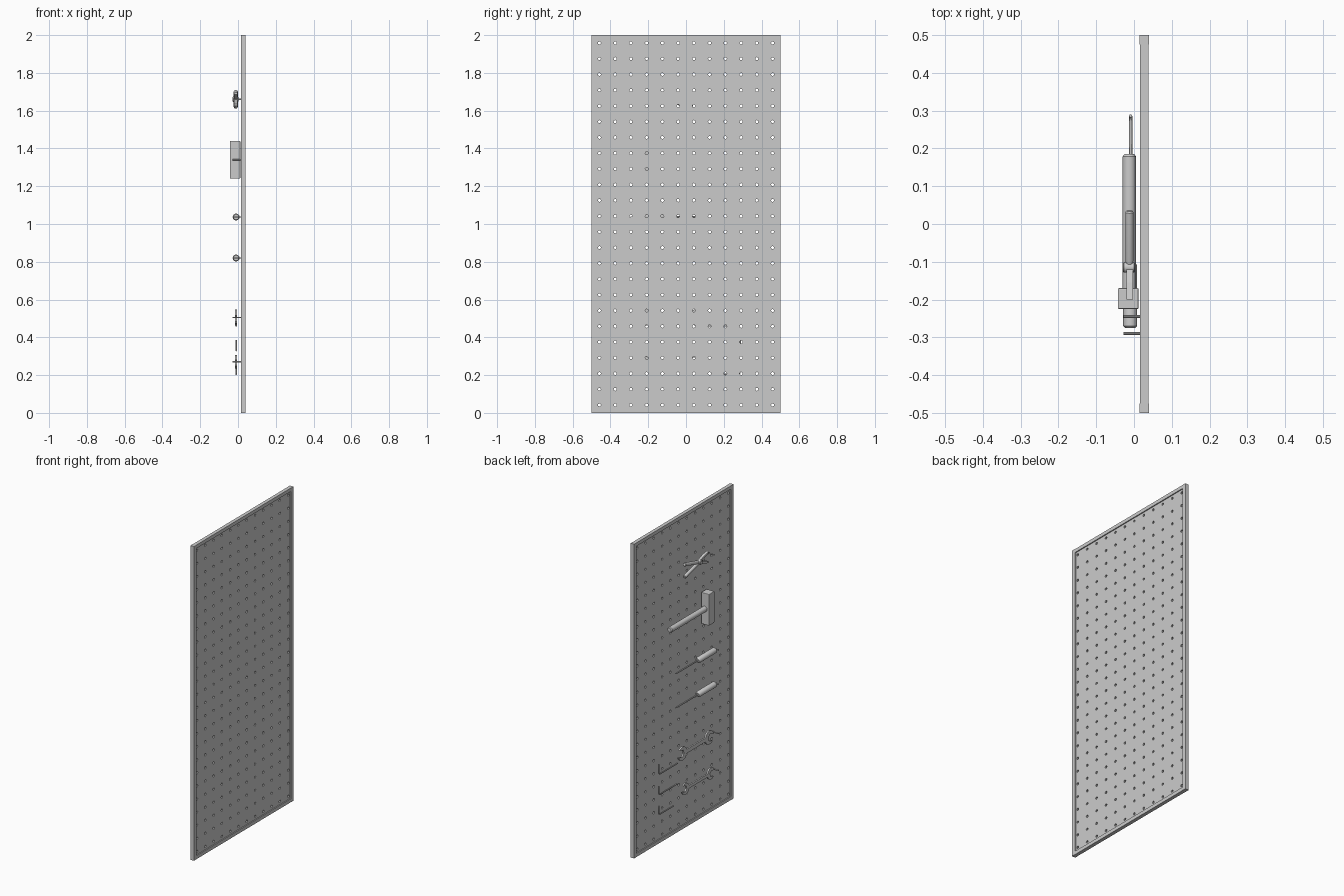
import bpy, bmesh, math
from mathutils import Vector, Matrix

if "Cube" in bpy.data.objects:
    bpy.data.objects.remove(bpy.data.objects["Cube"])


def make(name, bm, smooth=False):
    bmesh.ops.recalc_face_normals(bm, faces=bm.faces)
    me = bpy.data.meshes.new(name)
    bm.to_mesh(me)
    bm.free()
    ob = bpy.data.objects.new(name, me)
    bpy.context.collection.objects.link(ob)
    if smooth:
        bpy.context.view_layer.objects.active = ob
        for o in bpy.context.selected_objects:
            o.select_set(False)
        ob.select_set(True)
        bpy.ops.object.shade_smooth_by_angle(angle=math.radians(35))
    return ob


def box(name, lo, hi, bevel=0.0):
    bm = bmesh.new()
    lo, hi = Vector(lo), Vector(hi)
    bmesh.ops.create_cube(bm, size=1, matrix=Matrix.Translation((lo + hi) / 2) @ Matrix.Diagonal((*(hi - lo), 1)))
    if bevel:
        bmesh.ops.bevel(bm, geom=bm.edges[:], offset=bevel, segments=2, profile=0.5, affect='EDGES')
    return make(name, bm)


def lathe(name, start, direction, profile, sides=16):
    """Solid of revolution: profile is a list of (distance along axis, radius)."""
    bm = bmesh.new()
    rot = Vector(direction).to_track_quat('Z', 'Y')
    rings = []
    for d, r in profile:
        rings.append([bm.verts.new(Vector(start) + rot @ Vector((
            r * math.cos(2 * math.pi * i / sides), r * math.sin(2 * math.pi * i / sides), d)))
            for i in range(sides)])
    for a, b in zip(rings, rings[1:]):
        for i in range(sides):
            j = (i + 1) % sides
            bm.faces.new((a[i], a[j], b[j], b[i]))
    bm.faces.new(rings[0])
    bm.faces.new(rings[-1])
    return make(name, bm, True)


def plate(name, pts, x0, x1):
    """Extrude a (y, z) outline between two x values."""
    bm = bmesh.new()
    f = bm.faces.new([bm.verts.new((x0, y, z)) for y, z in pts])
    r = bmesh.ops.extrude_face_region(bm, geom=[f])
    bmesh.ops.translate(bm, vec=(x1 - x0, 0, 0), verts=[v for v in r['geom'] if isinstance(v, bmesh.types.BMVert)])
    return make(name, bm)


def peg(name, y, z):
    lathe(name, (-0.028, y, z), (1, 0, 0), [(0, 0.004), (0.058, 0.004)], 10)


# perforated panel: 12 x 24 cells, each with an octagonal hole
cell, hole = 1 / 12, 0.008
bm = bmesh.new()
for i in range(12):
    for j in range(24):
        c = Vector((0.023, -0.5 + cell * (i + 0.5), cell * (j + 0.5)))
        inner, outer = [], []
        for k in range(8):
            a = k * math.pi / 4
            d = Vector((0, math.cos(a), math.sin(a)))
            inner.append(bm.verts.new(c + d * hole))
            outer.append(bm.verts.new(c + d * (cell / 2 / max(abs(d.y), abs(d.z)))))
        for k in range(8):
            n = (k + 1) % 8
            bm.faces.new((inner[k], outer[k], outer[n], inner[n]))
bmesh.ops.remove_doubles(bm, verts=bm.verts[:], dist=1e-4)
panel = make("pegboard_panel", bm)
sol = panel.modifiers.new("thickness", 'SOLIDIFY')
sol.thickness, sol.offset = 0.01, 0
for v in panel.data.vertices:
    v.co.x = 0.0275
    v.co.y = max(-0.498, min(0.498, v.co.y))
    v.co.z = max(0.002, min(1.998, v.co.z))

# frame
for side, y in (("left", -0.5), ("right", 0.475)):
    box("frame_stile_" + side, (0.015, y, 0), (0.04, y + 0.025, 2))
for end, z in (("bottom", 0), ("top", 1.978)):
    box("frame_rail_" + end, (0.016, -0.475, z), (0.039, 0.475, z + 0.022))

# pliers: two crossing halves, pivot, peg
py, pz, px = -0.115, 1.66, -0.012
for tag, s in (("a", 1), ("b", -1)):
    tail = Vector((px, 0.035, pz + s * 0.04))
    d = Vector((px, py, pz)) - tail
    L = d.length
    lathe("pliers_grip_" + tag, tail, d, [(0, 0.008), (0.004, 0.011), (L * 0.85, 0.011), (L, 0.008)], 14)
    plate("pliers_jaw_" + tag, [(py + 0.012, pz + s * 0.008), (py + 0.012, pz - s * 0.006),
                                (py - 0.04, pz - s * 0.026), (py - 0.085, pz - s * 0.036),
                                (py - 0.085, pz - s * 0.026), (py - 0.035, pz - s * 0.008)],
          -0.02, -0.003)
lathe("pliers_pivot", (-0.029, py, pz), (1, 0, 0), [(0, 0.011), (0.003, 0.014), (0.029, 0.014), (0.032, 0.011)])
peg("pliers_peg", -0.245, pz)

# hammer
box("hammer_head", (-0.043, -0.225, 1.24), (0.012, -0.17, 1.44), 0.003)
lathe("hammer_handle", (-0.0125, 0.185, 1.34), (0, -1, 0),
      [(0, 0.013), (0.006, 0.0175), (0.37, 0.0175)], 16)
peg("hammer_peg", -0.245, 1.34)

# screwdrivers
for n, z in enumerate((1.037, 0.82), 1):
    lathe(f"screwdriver_handle_{n}", (-0.01, -0.275, z), (0, 1, 0),
          [(0, 0.014), (0.005, 0.0185), (0.165, 0.0185), (0.175, 0.012)], 12)
    lathe(f"screwdriver_shaft_{n}", (-0.01, -0.105, z), (0, 1, 0), [(0, 0.005), (0.205, 0.005), (0.225, 0.003)], 10)
    peg(f"screwdriver_peg_{n}", -0.29, z)


# wrenches: double open-ended outline
def wrench(name, y0, y1, z, radius, bar):
    pts = []
    for cy, base in ((y0, math.pi), (y1, 0)):
        tilt = base + 0.26
        gap = radius * 0.5
        a0 = math.asin(0.5)
        join = math.asin(bar / radius)

        def at(u, v):
            return (cy + u * math.cos(tilt) - v * math.sin(tilt), z + u * math.sin(tilt) + v * math.cos(tilt))
        start, stop = base - math.pi + join, tilt - a0
        for k in range(9):
            a = start + (stop - start) * k / 8
            pts.append((cy + radius * math.cos(a), z + radius * math.sin(a)))
        pts += [at(0, -gap), at(-gap * 0.6, 0), at(0, gap)]
        start, stop = tilt + a0, base + math.pi - join
        for k in range(9):
            a = start + (stop - start) * k / 8
            pts.append((cy + radius * math.cos(a), z + radius * math.sin(a)))
    plate(name, pts, -0.016, -0.006)


wrench("wrench_large", -0.215, 0.055, 0.505, 0.043, 0.013)
wrench("wrench_small", -0.23, 0.025, 0.27, 0.036, 0.010)
peg("wrench_large_peg", -0.29, 0.505)
peg("wrench_small_peg", -0.29, 0.27)

# hex keys: bent bars
for n, (z, up, y_end) in enumerate(((0.46, 0.065, 0.10), (0.33, 0.055, 0.105), (0.204, 0.055, 0.14)), 1):
    cu = bpy.data.curves.new(f"hex_key_{n}", 'CURVE')
    cu.dimensions = '3D'
    sp = cu.splines.new('POLY')
    path = [(y_end, z), (0.274, z), (0.2825, z + 0.0035), (0.286, z + 0.012), (0.286, z + up)]
    sp.points.add(len(path) - 1)
    for p, (y, zz) in zip(sp.points, path):
        p.co = (-0.009, y, zz, 1)
    cu.bevel_depth = 0.0045
    cu.bevel_resolution = 1
    cu.use_fill_caps = True
    bpy.context.collection.objects.link(bpy.data.objects.new(f"hex_key_{n}", cu))
